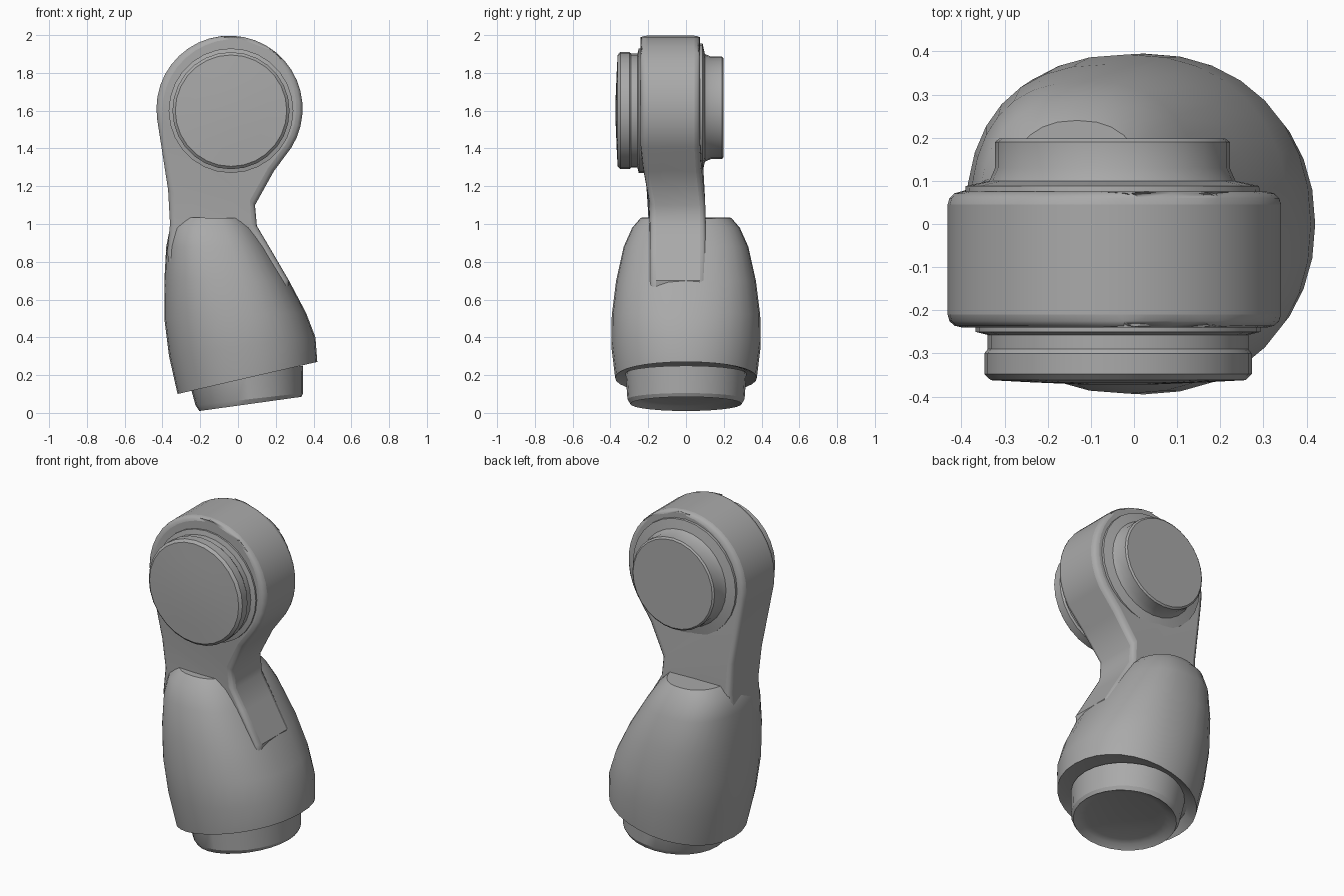
import bpy, bmesh, math
from mathutils import Vector

cube = bpy.data.objects.get("Cube")
if cube:
    bpy.data.objects.remove(cube)

grey = bpy.data.materials.new("plain_grey")
grey.use_nodes = True
GREY = (0.4, 0.4, 0.4, 1)
grey.diffuse_color = GREY
grey.node_tree.nodes["Principled BSDF"].inputs["Base Color"].default_value = GREY


def finish(bm, name, bevel=0, angle=35):
    bmesh.ops.recalc_face_normals(bm, faces=bm.faces)
    mesh = bpy.data.meshes.new(name)
    bm.to_mesh(mesh)
    bm.free()
    mesh.materials.append(grey)
    ob = bpy.data.objects.new(name, mesh)
    bpy.context.collection.objects.link(ob)
    if bevel:
        mod = ob.modifiers.new("soft_edge", 'BEVEL')
        mod.width, mod.segments, mod.limit_method = bevel, 3, 'ANGLE'
        mod.angle_limit = math.radians(50)
        mod.use_clamp_overlap = False
    bpy.ops.object.select_all(action='DESELECT')
    ob.select_set(True)
    bpy.context.view_layer.objects.active = ob
    bpy.ops.object.shade_smooth_by_angle(angle=math.radians(angle))
    return ob


def loft(name, rings, sides=32, angle=35):
    """Skin a stack of closed rings, each a function of the angle, and cap it."""
    bm = bmesh.new()
    loops = [[bm.verts.new(ring(2 * math.pi * i / sides)) for i in range(sides)]
             for ring in rings]
    for a, b in zip(loops, loops[1:]):
        for i in range(sides):
            j = (i + 1) % sides
            bm.faces.new((a[i], a[j], b[j], b[i]))
    bm.faces.new(loops[0])
    bm.faces.new(loops[-1])
    return finish(bm, name, angle=angle)


def tilted(lx, lz, rx, rz, ry, power=2.0):
    """Rounded section leaning in x, between a left and a right edge point."""
    def ring(t):
        c, s = (math.copysign(abs(v) ** (2 / power), v)
                for v in (math.cos(t), math.sin(t)))
        return Vector(((lx + rx) / 2 + c * (rx - lx) / 2, ry * s,
                       (lz + rz) / 2 + c * (rz - lz) / 2))
    return ring


def disc(y, r, cx, cz):
    return lambda t: Vector((cx + r * math.cos(t), y, cz + r * math.sin(t)))


# Bulging lower shell with a slanted rim, squarer in section towards the top
loft("lower_shell", [tilted(*p) for p in (
    (-0.28, 0.15, 0.35, 0.27, 0.32, 2.0), (-0.32, 0.10, 0.42, 0.27, 0.375, 2.1),
    (-0.365, 0.30, 0.41, 0.40, 0.395, 2.15), (-0.39, 0.50, 0.36, 0.53, 0.393, 2.25),
    (-0.39, 0.70, 0.27, 0.70, 0.37, 2.4), (-0.38, 0.88, 0.16, 0.88, 0.33, 2.5),
    (-0.36, 0.98, 0.095, 0.98, 0.285, 2.5), (-0.31, 1.035, 0.045, 1.03, 0.24, 2.4))])

# Slanted base collar with a shallow dished underside
loft("base_collar", [tilted(*p) for p in (
    (-0.14, 0.045, 0.27, 0.105, 0.23), (-0.175, 0.035, 0.305, 0.10, 0.265),
    (-0.205, 0.01, 0.335, 0.085, 0.295), (-0.225, 0.04, 0.345, 0.105, 0.31),
    (-0.26, 0.17, 0.345, 0.25, 0.32))], sides=28, angle=25)

# Upper arm: round head flowing into a neck that sinks into the shell
HX, HZ, HR = -0.045, 1.61, 0.387
outline = [(0.25, 0.56), (0.27, 0.70), (0.165, 0.88), (0.10, 0.99),
           (0.09, 1.10), (0.19, 1.28)]
outline += [(HX + HR * math.cos(a), HZ + HR * math.sin(a))
            for a in (math.radians(-32 + 9.2 * i) for i in range(25))]
outline += [(-0.37, 1.18), (-0.36, 1.0), (-0.375, 0.85), (-0.33, 0.56)]


def depth(z):
    k = min(1, max(0, (z - 1.08) / 0.27))
    return -0.19 - 0.05 * k, 0.105 - 0.03 * k


bm = bmesh.new()
front = [bm.verts.new((x, depth(z)[0], z)) for x, z in outline]
back = [bm.verts.new((x, depth(z)[1], z)) for x, z in outline]
n = len(outline)
for i in range(n):
    j = (i + 1) % n
    bm.faces.new((front[i], front[j], back[j], back[i]))
# Strips across the faces keep the tapering neck clean
for side in (front, back):
    for i in range(n // 2 - 1):
        bm.faces.new((side[i], side[i + 1], side[n - 2 - i], side[n - 1 - i]))
    m = n // 2
    bm.faces.new((side[m - 1], side[m], side[m + 1]))
finish(bm, "upper_arm", bevel=0.03)

# Front cap: collar, straight drum and a slightly domed face
loft("front_cap", [disc(y, r, -0.037, 1.60) for y, r in (
    (-0.20, 0.33), (-0.25, 0.33), (-0.257, 0.302), (-0.29, 0.302),
    (-0.30, 0.31), (-0.348, 0.31), (-0.362, 0.295), (-0.367, 0.20),
    (-0.372, 0.08))], sides=28, angle=30)

# Back cap: wide shoulder stepping to a flat round cover
loft("back_cap", [disc(y, r, -0.05, 1.615) for y, r in (
    (0.03, 0.345), (0.088, 0.34), (0.10, 0.285), (0.13, 0.272),
    (0.19, 0.272), (0.198, 0.262))], sides=28, angle=30)
